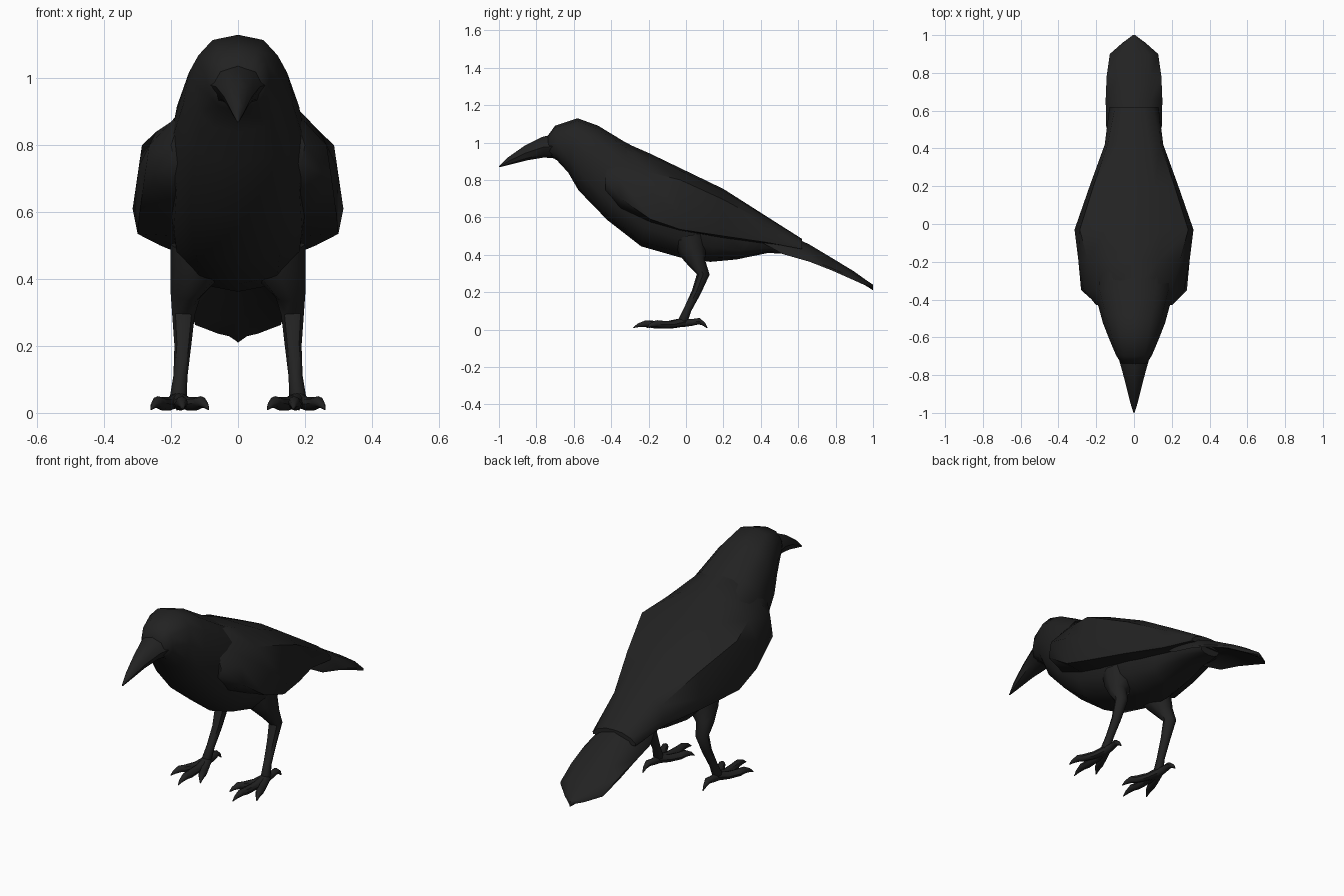
import bpy, bmesh, math
from mathutils import Vector

black = bpy.data.materials.new("feather black")
black.diffuse_color = (0.016, 0.016, 0.016, 1)


def loft(name, rings, angle=45):
    """Skin a list of closed rings and cap both ends."""
    bm = bmesh.new()
    loops = [[bm.verts.new(p) for p in ring] for ring in rings]
    for a, b in zip(loops, loops[1:]):
        for i in range(len(a)):
            j = (i + 1) % len(a)
            bm.faces.new((a[i], a[j], b[j], b[i]))
    bm.faces.new(loops[0])
    bm.faces.new(loops[-1])
    bmesh.ops.recalc_face_normals(bm, faces=bm.faces)
    me = bpy.data.meshes.new(name)
    bm.to_mesh(me)
    bm.free()
    me.materials.append(black)
    ob = bpy.data.objects.new(name, me)
    bpy.context.collection.objects.link(ob)
    bpy.ops.object.select_all(action='DESELECT')
    ob.select_set(True)
    bpy.context.view_layer.objects.active = ob
    bpy.ops.object.shade_smooth_by_angle(angle=math.radians(angle))
    return ob


def oval(top, bottom, w, n=12, power=0.8):
    """Tilted oval ring between a top and a bottom (y, z) point."""
    ring = []
    for i in range(n):
        a = 2 * math.pi * i / n
        s, c = math.sin(a), math.cos(a)
        x = w * math.copysign(abs(s) ** power, s)
        t = (1 - math.copysign(abs(c) ** power, c)) / 2
        ring.append((x, top[0] + (bottom[0] - top[0]) * t,
                     top[1] + (bottom[1] - top[1]) * t))
    return ring


def mirrored(y, half):
    """Closed section at y from its right half, (x, z) points top to bottom."""
    other = [(-x, z) for x, z in reversed(half) if x > 0]
    return [(x, y, z) for x, z in half + other]


def tube(name, path, n=8):
    """Tapered tube through (x, y, z, radius) points."""
    pts = [Vector(p[:3]) for p in path]
    rings = []
    for i, p in enumerate(pts):
        d = (pts[min(i + 1, len(pts) - 1)] - pts[max(i - 1, 0)]).normalized()
        u = (Vector((1, 0, 0)) - d * d.x).normalized()
        v = d.cross(u)
        r = path[i][3]
        rings.append([p + r * (math.cos(2 * math.pi * k / n) * u +
                               math.sin(2 * math.pi * k / n) * v) for k in range(n)])
    return loft(name, rings)


# head, breast and belly
loft("body", [oval(*r) for r in [
    ((-0.74, 1.035), (-0.73, 0.93), 0.07),
    ((-0.70, 1.09), (-0.69, 0.905), 0.095),
    ((-0.58, 1.13), (-0.63, 0.84), 0.133),
    ((-0.47, 1.09), (-0.575, 0.745), 0.165),
    ((-0.33, 1.005), (-0.42, 0.585), 0.205),
    ((-0.15, 0.91), (-0.24, 0.445), 0.215),
    ((0.03, 0.82), (-0.03, 0.385), 0.205),
    ((0.22, 0.72), (0.13, 0.362), 0.175),
    ((0.40, 0.60), (0.27, 0.375), 0.13),
    ((0.50, 0.53), (0.44, 0.41), 0.10),
    ((0.62, 0.46), (0.60, 0.40), 0.06)]], 60)

# beak
loft("beak", [oval(*r, n=8, power=1.0) for r in [
    ((-0.70, 1.045), (-0.70, 0.915), 0.085),
    ((-0.77, 1.03), (-0.76, 0.92), 0.066),
    ((-0.86, 0.985), (-0.85, 0.905), 0.042),
    ((-0.95, 0.922), (-0.94, 0.882), 0.02),
    ((-1.0, 0.872), (-0.998, 0.868), 0.003)]])

# folded wings with a broad, nearly flat back
loft("wings", [mirrored(y, half) for y, half in [
    (-0.43, [(0, 0.95), (0.10, 0.94), (0.18, 0.86), (0.20, 0.80), (0.19, 0.75), (0.15, 0.73)]),
    (-0.35, [(0, 1.01), (0.10, 0.99), (0.20, 0.87), (0.265, 0.80), (0.28, 0.70), (0.19, 0.65)]),
    (-0.19, [(0, 0.94), (0.13, 0.91), (0.245, 0.84), (0.295, 0.74), (0.295, 0.59), (0.20, 0.575)]),
    (-0.03, [(0, 0.863), (0.15, 0.85), (0.287, 0.80), (0.315, 0.61), (0.30, 0.535), (0.20, 0.53)]),
    (0.20, [(0, 0.752), (0.11, 0.742), (0.215, 0.695), (0.235, 0.56), (0.232, 0.50), (0.15, 0.49)]),
    (0.42, [(0, 0.612), (0.08, 0.607), (0.14, 0.575), (0.155, 0.50), (0.153, 0.468), (0.10, 0.46)]),
    (0.62, [(0, 0.485), (0.05, 0.482), (0.10, 0.465), (0.13, 0.442), (0.128, 0.43), (0.08, 0.43)])]])

# flat, arched tail: y, half width, top height, edge droop
loft("tail", [mirrored(y, [(0, z), (w * .6, z - d * .3), (w, z - d), (w, z - d - .012),
                           (w * .6, z - d * .35 - .025), (0, z - .03)])
              for y, w, z, d in [(0.40, 0.11, 0.57, 0.09), (0.52, 0.148, 0.52, 0.105),
                                 (0.66, 0.15, 0.455, 0.08), (0.78, 0.145, 0.383, 0.055),
                                 (0.90, 0.128, 0.31, 0.035),
                                 (0.96, 0.06, 0.267, 0.018), (1.0, 0.006, 0.24, 0.004)]])

# legs and feet
for side, s in (("right", 1), ("left", -1)):
    def limb(part, path):
        tube(f"{side}_{part}", [(s * x, y, z, r) for x, y, z, r in path])

    limb("leg", [(0.118, 0.02, 0.49, 0.085), (0.13, 0.035, 0.42, 0.075),
                 (0.157, 0.06, 0.355, 0.046), (0.163, 0.092, 0.295, 0.034),
                 (0.165, 0.055, 0.20, 0.025), (0.172, 0.01, 0.11, 0.021),
                 (0.178, -0.015, 0.05, 0.025), (0.178, -0.02, 0.025, 0.015)])
    # three front toes fan out, each ending in a claw
    for part, tx, ty in (("inner_toe", 0.088, -0.20), ("middle_toe", 0.165, -0.282),
                         ("outer_toe", 0.26, -0.21)):
        limb(part, [(0.178 + (tx - 0.178) * t, -0.01 + (ty + 0.01) * t, z, r)
                    for t, z, r in [(0, 0.04, 0.024), (0.3, 0.027, 0.020), (0.6, 0.027, 0.020),
                                    (0.75, 0.032, 0.018), (0.9, 0.023, 0.010), (1, 0.01, 0.002)]])
    limb("back_toe", [(0.178, -0.02, 0.035, 0.022), (0.178, 0.03, 0.038, 0.018),
                      (0.180, 0.07, 0.045, 0.017), (0.182, 0.095, 0.03, 0.010),
                      (0.182, 0.114, 0.008, 0.002)])
